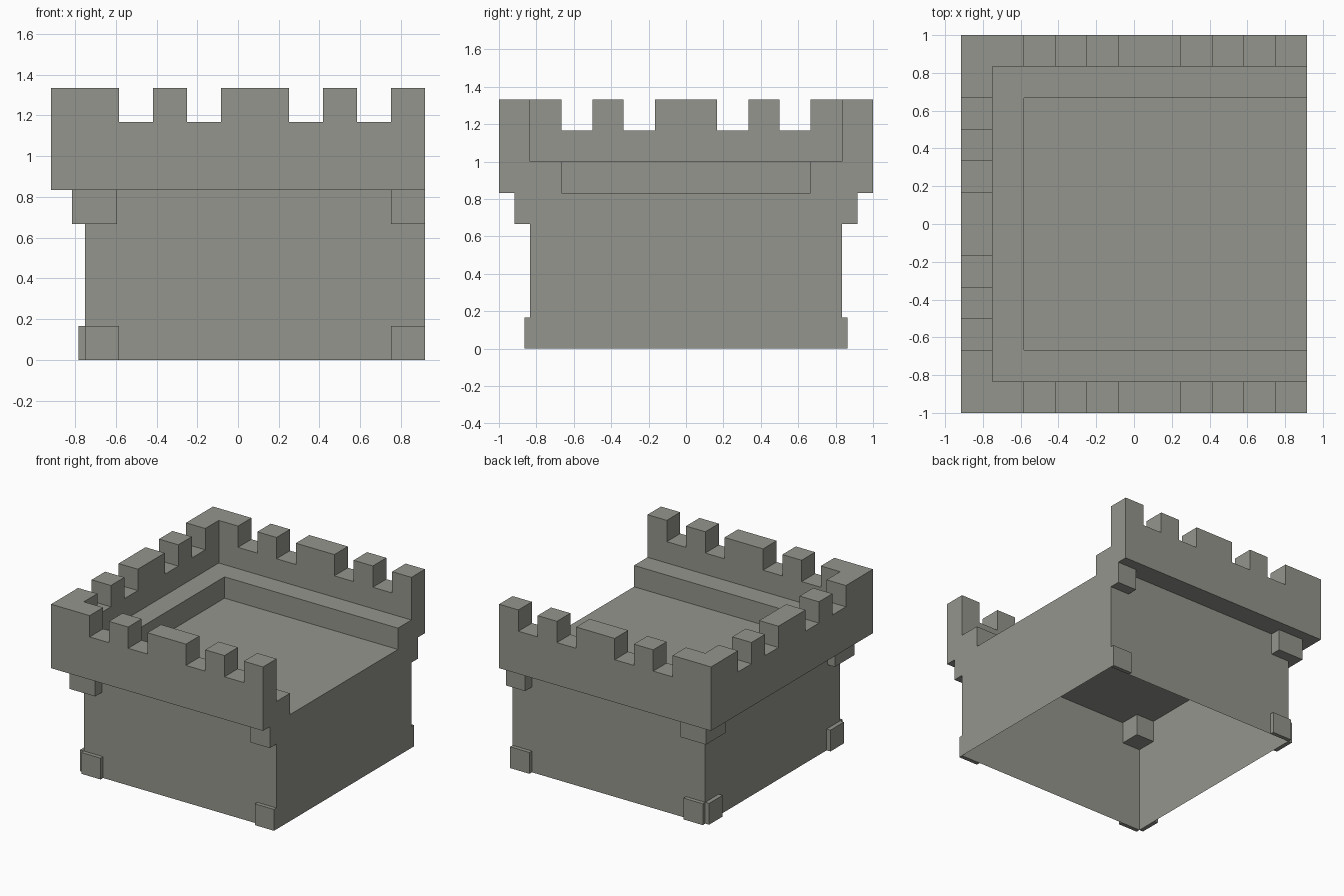
import bpy, bmesh, math

if "Cube" in bpy.data.objects:
    bpy.data.objects.remove(bpy.data.objects["Cube"])

U = 1 / 12  # everything sits on a 1/12 grid
stone = bpy.data.materials.new("grey_stone")
stone.diffuse_color = (0.296, 0.301, 0.266, 1)
stone.use_nodes = True
stone.node_tree.nodes["Principled BSDF"].inputs["Base Color"].default_value = stone.diffuse_color


def finish(name, bm):
    me = bpy.data.meshes.new(name)
    bm.to_mesh(me)
    bm.free()
    me.materials.append(stone)
    ob = bpy.data.objects.new(name, me)
    bpy.context.collection.objects.link(ob)
    return ob


def box(name, x0, x1, y0, y1, z0, z1, open_ends=False):
    bm = bmesh.new()
    bmesh.ops.create_cube(bm, size=1)
    for v in bm.verts:
        v.co = (x1 if v.co.x > 0 else x0,
                y1 if v.co.y > 0 else y0,
                z1 if v.co.z > 0 else z0)
    bm.normal_update()
    if open_ends:
        ends = [f for f in bm.faces if abs(f.normal.z) > 0.5]
        bmesh.ops.delete(bm, geom=ends, context='FACES_ONLY')
    return finish(name, bm)


# Parapet: crenellated U with an inner step, described as cell heights above z = 10 U
def merlon(d):
    d = abs(d)
    return d < 2 or 4 < d < 6 or d > 8


def height(x, y):
    if abs(x) > 11 or abs(y) > 12:
        return 0
    row, col = abs(y) > 10, x < -9
    if row or col:
        return 6 if (row and merlon(x - 1)) or (col and merlon(y)) else 4
    return 2 if x < -7 or abs(y) > 8 else 0


bm = bmesh.new()
face = lambda pts: bm.faces.new([bm.verts.new((x * U, y * U, (z + 10) * U)) for x, y, z in pts])
for i in range(-11, 11):
    for j in range(-12, 12):
        h = height(i + .5, j + .5)
        if not h:
            continue
        ring = [(i, j), (i + 1, j), (i + 1, j + 1), (i, j + 1)]
        face([(x, y, h) for x, y in ring])
        face([(x, y, 0) for x, y in reversed(ring)])
        for k, (dx, dy) in enumerate([(0, -1), (1, 0), (0, 1), (-1, 0)]):
            a, b = ring[k], ring[(k + 1) % 4]
            for z in range(height(i + .5 + dx, j + .5 + dy), h, 2):
                face([(*a, z), (*b, z), (*b, z + 2), (*a, z + 2)])
bmesh.ops.remove_doubles(bm, verts=bm.verts, dist=1e-4)
bmesh.ops.dissolve_limit(bm, angle_limit=math.radians(1), verts=bm.verts, edges=bm.edges)
finish("parapet", bm)

# Roof floor inside the parapet
bm = bmesh.new()
face([(-7, -8, 0), (11, -8, 0), (11, 8, 0), (-7, 8, 0)])
finish("floor", bm)

# Hollow body, open underneath
box("body_walls", -9 * U, 11 * U, -10 * U, 10 * U, 0, 10 * U, open_ends=True)

# Corbels and corner foot plates, mirrored front to back
for side, s in (("front", -1), ("back", 1)):
    def pair(name, x0, x1, ya, yb, z0, z1):
        box(side + "_" + name, x0, x1, *sorted((s * ya, s * yb)), z0, z1)
    pair("corner_corbel", -0.815, -0.594, 0.676, 11 * U, 8 * U, 10 * U)
    pair("end_corbel", 9 * U, 11 * U, 10 * U, 11 * U, 8 * U, 10 * U)
    pair("corner_foot_plate", -9 * U, -7 * U, 10 * U, 0.864, 0, 2 * U)
    pair("end_foot_plate", 9 * U, 11 * U, 10 * U, 0.864, 0, 2 * U)
    pair("side_foot_plate", -0.783, -9 * U, 8 * U, 10 * U, 0, 2 * U)
